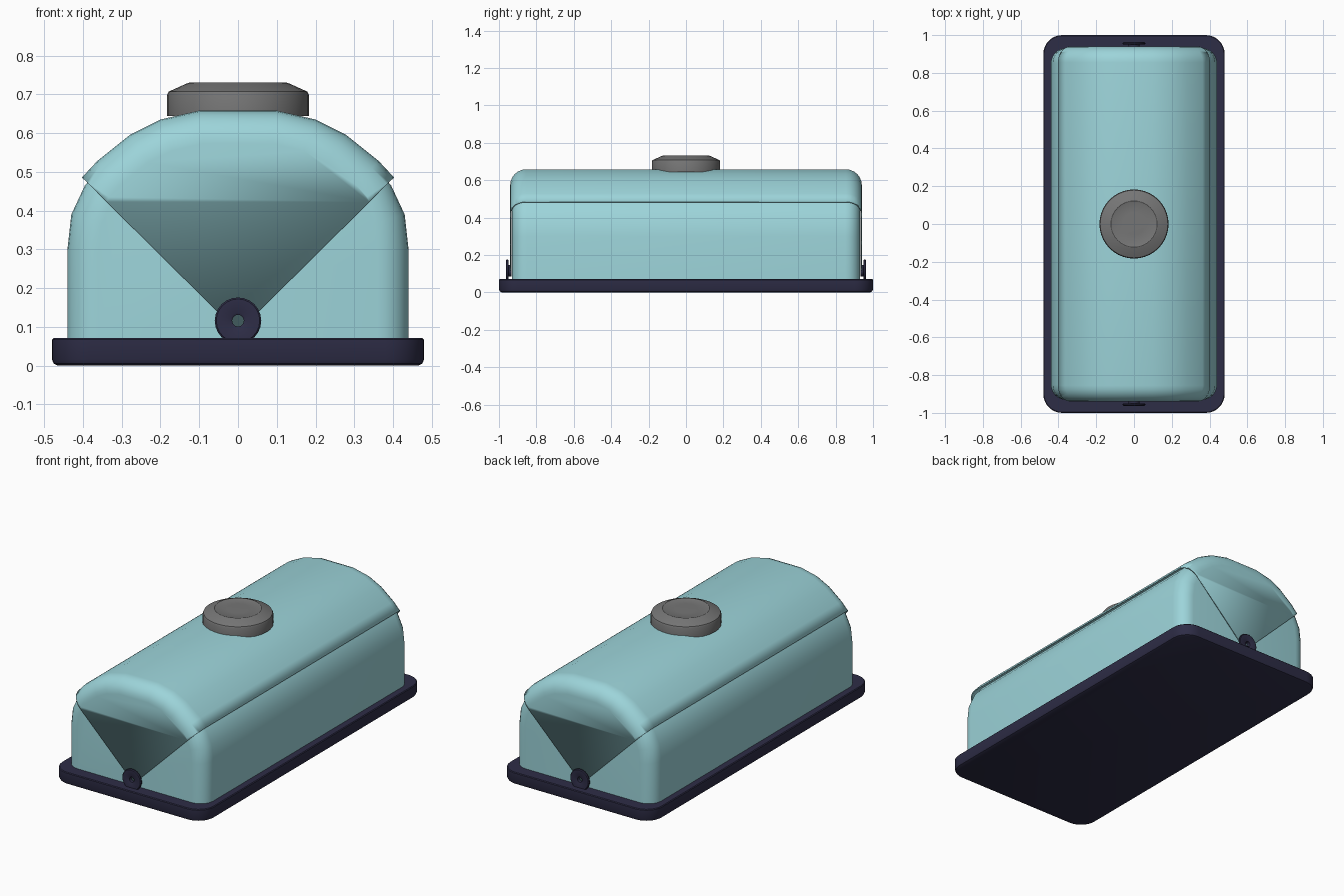
import bpy, bmesh, math
from mathutils import Vector

if "Cube" in bpy.data.objects:
    bpy.data.objects.remove(bpy.data.objects["Cube"])


def material(name, rgb):
    m = bpy.data.materials.new(name)
    m.diffuse_color = (*rgb, 1)
    m.use_nodes = True
    m.node_tree.nodes["Principled BSDF"].inputs["Base Color"].default_value = m.diffuse_color
    return m


TEAL = material("pale_teal", (0.335, 0.66, 0.70))
NAVY = material("dark_navy", (0.027, 0.026, 0.062))
GREY = material("mid_grey", (0.18, 0.18, 0.18))


def finish(name, bm, mat, angle=40):
    bmesh.ops.recalc_face_normals(bm, faces=bm.faces[:])
    me = bpy.data.meshes.new(name)
    bm.to_mesh(me)
    bm.free()
    me.materials.append(mat)
    ob = bpy.data.objects.new(name, me)
    bpy.context.collection.objects.link(ob)
    bpy.ops.object.select_all(action='DESELECT')
    ob.select_set(True)
    bpy.context.view_layer.objects.active = ob
    bpy.ops.object.shade_smooth_by_angle(angle=math.radians(angle))
    return ob


def bridge(bm, a, b, closed):
    n = len(a)
    for i in range(n if closed else n - 1):
        j = (i + 1) % n
        bm.faces.new((a[i], a[j], b[j], b[i]))


def inset(pts, d):
    """Move an open arch profile inward by d."""
    out = []
    for i, p in enumerate(pts):
        dirs = []
        if i > 0:
            dirs.append((p - pts[i - 1]).normalized())
        if i < len(pts) - 1:
            dirs.append((pts[i + 1] - p).normalized())
        normals = [Vector((-t.y, t.x)) for t in dirs]
        n = sum(normals, Vector((0, 0))).normalized()
        out.append(p + n * d / n.dot(normals[0]))
    return out


def arch(half, length, r, steps=6):
    """Arched box along y with rounded ends; half runs from the right foot to the top."""
    right = [Vector(p) for p in half]
    prof = right + [Vector((-p.x, p.y)) for p in reversed(right)]
    bm = bmesh.new()
    secs = []
    for k in range(steps + 1):
        a = math.pi / 2 * k / steps
        secs.append((length - r + r * math.sin(a), r * (1 - math.cos(a))))
    secs = [(-y, d) for y, d in reversed(secs)] + secs
    rows = []
    for y, d in secs:
        rows.append([bm.verts.new((p.x, y, p.y)) for p in inset(prof, d)])
    for a, b in zip(rows, rows[1:]):
        bridge(bm, a, b, False)
    bm.faces.new(rows[0])
    bm.faces.new(rows[-1])
    return bm


def lathe(profile, place, segs=32, loop=False):
    """Spin (radius, height) pairs; place maps them into position."""
    bm = bmesh.new()
    rows = []
    for r, h in profile:
        rows.append([bm.verts.new(place(r * math.cos(t), r * math.sin(t), h))
                     for t in (2 * math.pi * i / segs for i in range(segs))])
    for a, b in zip(rows, rows[1:]):
        bridge(bm, a, b, True)
    if loop:
        bridge(bm, rows[-1], rows[0], True)
    else:
        bm.faces.new(rows[0])
        bm.faces.new(rows[-1])
    return bm


# base tray: rounded rectangle stacked with a softened bottom edge
bm = bmesh.new()
rows = []
for z, d in ((0, 0.016), (0.005, 0.005), (0.016, 0), (0.067, 0), (0.071, 0.004)):
    R, row = 0.10, []
    for q, (sx, sy) in enumerate(((1, 1), (-1, 1), (-1, -1), (1, -1))):
        for k in range(9):
            t = math.pi / 2 * (q + k / 8)
            row.append(bm.verts.new((sx * (0.48 - R) + (R - d) * math.cos(t),
                                     sy * (1.0 - R) + (R - d) * math.sin(t), z)))
    rows.append(row)
for a, b in zip(rows, rows[1:]):
    bridge(bm, a, b, True)
bm.faces.new(rows[0])
bm.faces.new(rows[-1])
finish("base_tray", bm, NAVY)

# inner body
body = [(0.44, 0.06), (0.44, 0.30), (0.43, 0.39), (0.395, 0.465), (0.352, 0.515),
        (0.272, 0.58), (0.197, 0.618), (0.10, 0.642)]
finish("body", arch(body, 0.931, 0.08), TEAL)

# lid shell: same arch slightly larger, cut to a wedge through the pivots
lid = [(0.452, 0.05), (0.452, 0.30), (0.442, 0.40), (0.405, 0.483), (0.363, 0.528),
       (0.278, 0.596), (0.20, 0.635), (0.10, 0.658)]
bm = arch(lid, 0.940, 0.085)
for s in (1, -1):
    bmesh.ops.bisect_plane(bm, geom=bm.verts[:] + bm.edges[:] + bm.faces[:],
                           plane_co=(0, 0, 0.087), plane_no=(0.99 * s, 0, -1),
                           clear_outer=True)
ob = finish("lid", bm, TEAL)
sol = ob.modifiers.new("thickness", 'SOLIDIFY')
sol.thickness = 0.006
sol.offset = -1

# pivot hubs at both ends
hub = [(0.015, 0.932), (0.03, 0.932), (0.03, 0.949), (0.055, 0.949), (0.06, 0.953),
       (0.06, 0.959), (0.056, 0.963), (0.02, 0.963), (0.015, 0.96)]
for name, s in (("front_pivot", -1), ("back_pivot", 1)):
    finish(name, lathe(hub, lambda a, b, h: (a, s * h, 0.116 + b), 24, True), NAVY)

# top knob
knob = [(0.183, 0.644), (0.183, 0.698), (0.179, 0.707), (0.170, 0.711),
        (0.130, 0.729), (0.122, 0.731), (0.115, 0.728), (0.06, 0.729)]
finish("knob", lathe(knob, lambda a, b, h: (a, b, h), 40), GREY, 25)
